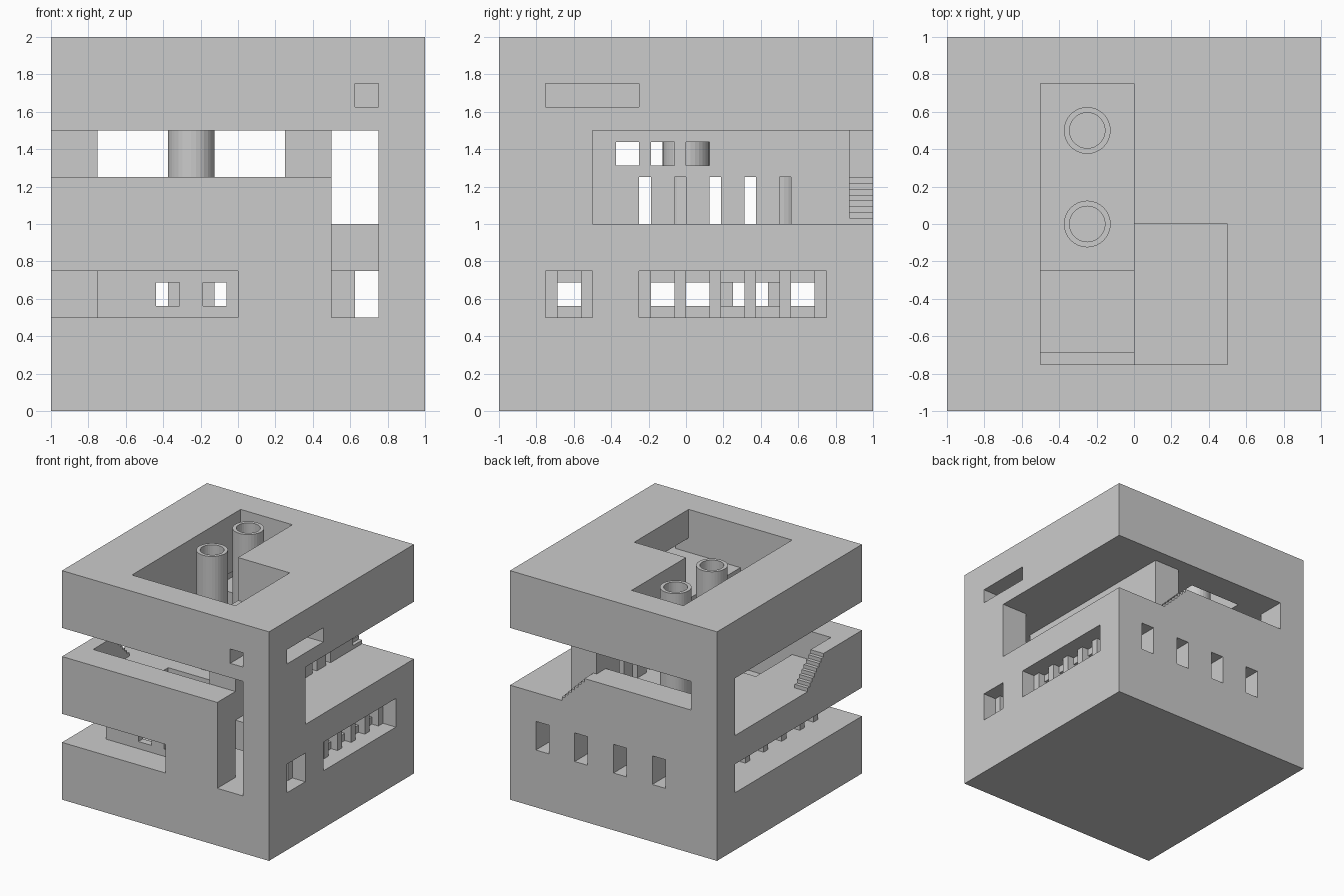
import bpy, bmesh, math
from mathutils import Vector

if "Cube" in bpy.data.objects:
    bpy.data.objects.remove(bpy.data.objects["Cube"])

N = 16  # grid cells per unit; every wall sits on this grid
S = 1 / N


def link(name, bm):
    me = bpy.data.meshes.new(name)
    bmesh.ops.recalc_face_normals(bm, faces=bm.faces)
    bm.to_mesh(me)
    bm.free()
    ob = bpy.data.objects.new(name, me)
    bpy.context.collection.objects.link(ob)
    return ob


def cells(x0, x1, y0, y1, z0, z1):
    r = lambda a, b: range(round(a * N), round(b * N))
    return {(i, j, k) for i in r(x0, x1) for j in r(y0, y1) for k in r(z0, z1)}


def box(name, x0, x1, y0, y1, z0, z1):
    bm = bmesh.new()
    bmesh.ops.create_cube(bm, size=1)
    for v in bm.verts:
        v.co = Vector(((x0 + x1) / 2 + v.co.x * (x1 - x0),
                       (y0 + y1) / 2 + v.co.y * (y1 - y0),
                       (z0 + z1) / 2 + v.co.z * (z1 - z0)))
    return link(name, bm)


solid = cells(-1, 1, -1, 1, 0, 2)


def carve(*b):
    solid.difference_update(cells(*b))


# Lower storey: hall, front gallery, side openings, back windows
carve(-1, .75, -.75, .75, .5, .75)
carve(-1, 0, -1, -.75, .5, .75)
carve(.75, 1, -.75, -.5, .5, .75)
carve(.75, 1, -.25, .75, .5, .75)
for i in range(4):
    x = .625 - .375 * i
    carve(x, x + .125, .75, 1, .5, .75)
# Front wall of the hall with two windows
solid |= cells(-.75, 0, -.75, -.6875, .5, .75)
for x in (-.4375, -.1875):
    carve(x, x + .125, -.75, -.6875, .5625, .6875)

# Middle storey: court, front and back galleries, right walkway, tall front slot
carve(-1, .25, -.75, .75, 1, 1.5)
carve(-1, .5, -1, -.75, 1.25, 1.5)
carve(-.75, .25, .75, 1, 1.25, 1.5)
carve(.25, .5, .875, 1, 1, 1.5)
carve(.5, 1, -.5, 1, 1, 1.5)
carve(.5, .75, -.75, -.5, 1, 1.5)
carve(.5, .75, -1, -.75, .5, 1.5)
solid |= cells(-1, -.875, -.75, -.5, 1, 1.25)
# Slots and windows through the inner wall
for y in (-.25, -.0625, .125, .3125, .5):
    carve(.25, .5, y, y + .0625, 1, 1.25)
for y in (-.375, -.1875, 0):
    carve(.25, .5, y, y + .125, 1.3125, 1.4375)
# Floor opening down to the hall
carve(-.5, 0, -.75, -.25, .75, 1)

# Roof: open court, terrace and its two outlooks
carve(-.5, 0, -.75, .75, 1.5, 2)
carve(0, .5, -.75, 0, 1.625, 2)
carve(.5, 1, -.75, -.25, 1.625, 1.75)
carve(.625, .75, -1, -.75, 1.625, 1.75)

# Skin the remaining solid
bm = bmesh.new()
verts = {}


def vert(p):
    if p not in verts:
        verts[p] = bm.verts.new(Vector(p) * S)
    return verts[p]


for c in solid:
    for ax in range(3):
        for d in (0, 1):
            n = list(c)
            n[ax] += 1 if d else -1
            if tuple(n) in solid:
                continue
            u, w = (ax + 1) % 3, (ax + 2) % 3
            loop = []
            for du, dw in ((0, 0), (1, 0), (1, 1), (0, 1)):
                p = list(c)
                p[ax] += d
                p[u] += du
                p[w] += dw
                loop.append(vert(tuple(p)))
            bm.faces.new(loop if d else loop[::-1])
bmesh.ops.dissolve_limit(bm, angle_limit=math.radians(1),
                         verts=bm.verts, edges=bm.edges)
me = bpy.data.meshes.new("carved_building")
bm.to_mesh(me)
bm.free()
bpy.context.collection.objects.link(bpy.data.objects.new("carved_building", me))

# Left colonnade
for i in range(6):
    y = -.5625 + .25 * i
    box("left_pier", -.75, -.6875, y, y + .0625, .5, .75)

# Right piers with sills and lintels set behind them
for y in [-.75, -.5625] + [-.25 + .1875 * i for i in range(6)]:
    box("right_pier", .75, .875, y, y + .0625, .5, .75)
for y in [-.6875] + [-.1875 + .1875 * i for i in range(5)]:
    box("window_sill", .75, .8125, y, y + .125, .5, .5625)
    box("window_lintel", .75, .8125, y, y + .125, .6875, .75)


# Stairs: stepped profile extruded sideways
def stairs(name, place, width):
    n, run, rise = 8, .25, .25
    pts = [(0, 0)]
    for i in range(n):
        pts += [(i * run / n, (i + 1) * rise / n),
                ((i + 1) * run / n, (i + 1) * rise / n)]
    pts.append((run, 0))
    bm = bmesh.new()
    f = bm.faces.new([bm.verts.new(place(s, h, 0)) for s, h in pts])
    ext = bmesh.ops.extrude_face_region(bm, geom=[f])
    off = Vector(place(0, 0, width)) - Vector(place(0, 0, 0))
    bmesh.ops.translate(bm, vec=off, verts=[g for g in ext["geom"]
                        if isinstance(g, bmesh.types.BMVert)])
    if f.is_valid and any(len(e.link_faces) > 2 for e in f.edges):
        bm.faces.remove(f)
    if not any(len(g.verts) == len(pts) and
               all(abs((v.co - Vector(place(0, 0, 0))).dot(off)) < 1e-6 for v in g.verts)
               for g in bm.faces):
        bm.verts.ensure_lookup_table()
        bm.faces.new(bm.verts[:len(pts)])
    link(name, bm)


stairs("back_stairs", lambda s, h, w: (.5 - s, .875 + w, 1 + h), .125)
stairs("left_stairs", lambda s, h, w: (-1 + w, -.25 - s, 1 + h), .125)

# Hollow towers
for y in (0, .5):
    bm = bmesh.new()
    prof = [(.125, 1), (.125, 2), (.095, 2), (.095, 1)]
    vs = [bm.verts.new((-.25 + r, y, z)) for r, z in prof]
    es = [bm.edges.new((vs[i], vs[(i + 1) % 4])) for i in range(4)]
    bmesh.ops.spin(bm, geom=vs + es, cent=(-.25, y, 0), axis=(0, 0, 1),
                   angle=math.tau, steps=32, use_merge=True)
    bmesh.ops.remove_doubles(bm, verts=bm.verts, dist=1e-5)
    link("tower", bm)
